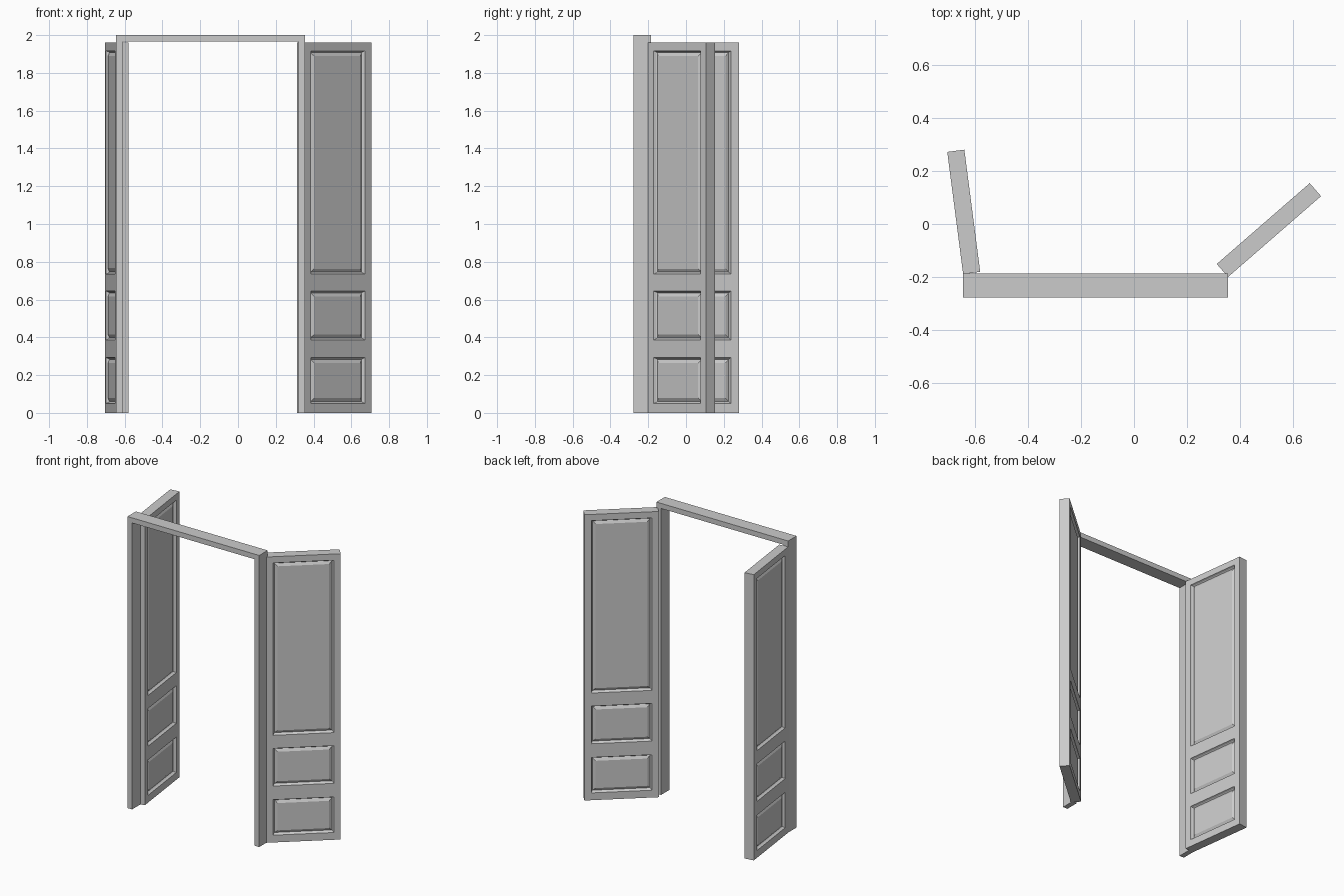
import bpy, bmesh, math

if "Cube" in bpy.data.objects:
    bpy.data.objects.remove(bpy.data.objects["Cube"])

DOOR_W, DOOR_T, DOOR_H = 0.465, 0.065, 1.96


def make_object(name, bm):
    bmesh.ops.recalc_face_normals(bm, faces=bm.faces)
    mesh = bpy.data.meshes.new(name)
    bm.to_mesh(mesh)
    bm.free()
    obj = bpy.data.objects.new(name, mesh)
    bpy.context.collection.objects.link(obj)
    return obj


# Door surround: U-shaped profile extruded through the wall depth
def door_frame():
    x0, x1, y0, depth, t = -0.645, 0.355, -0.277, 0.091, 0.035
    outline = [(x0, 0), (x0 + t, 0), (x0 + t, 2 - t), (x1 - t, 2 - t),
               (x1 - t, 0), (x1, 0), (x1, 2), (x0, 2)]
    bm = bmesh.new()
    face = bm.faces.new([bm.verts.new((x, y0, z)) for x, z in outline])
    ext = bmesh.ops.extrude_face_region(bm, geom=[face], use_keep_orig=True)
    verts = [e for e in ext["geom"] if isinstance(e, bmesh.types.BMVert)]
    bmesh.ops.translate(bm, verts=verts, vec=(0, depth, 0))
    make_object("door_frame", bm)


# Door leaf: slab cut into stiles and rails, with raised panels on both faces
def door_leaf(name, hinge, angle, flip):
    xs = [0, 0.043, DOOR_W - 0.043, DOOR_W]
    zs = [0, 0.05, 0.293, 0.387, 0.645, 0.735, 1.917, DOOR_H]
    side = -1 if flip else 1
    bm = bmesh.new()
    grid = {(i, j, k): bm.verts.new((x, side * DOOR_T * k, z))
            for i, x in enumerate(xs) for j, z in enumerate(zs) for k in (0, 1)}
    panels = []
    for k in (0, 1):
        for i in range(3):
            for j in range(7):
                f = bm.faces.new([grid[i, j, k], grid[i + 1, j, k],
                                  grid[i + 1, j + 1, k], grid[i, j + 1, k]])
                if i == 1 and j % 2 == 1:
                    panels.append(f)
    for i in range(3):
        for j in (0, 7):
            bm.faces.new([grid[i, j, 0], grid[i + 1, j, 0],
                          grid[i + 1, j, 1], grid[i, j, 1]])
    for j in range(7):
        for i in (0, 3):
            bm.faces.new([grid[i, j, 0], grid[i, j + 1, 0],
                          grid[i, j + 1, 1], grid[i, j, 1]])
    bmesh.ops.recalc_face_normals(bm, faces=bm.faces)
    # moulding steps: (inset, depth) down into the groove, up to the field
    for inset, depth in [(0.005, -0.012), (0.005, -0.006),
                         (0.005, 0.003), (0.013, 0.007)]:
        bmesh.ops.inset_individual(bm, faces=panels, thickness=inset,
                                   depth=depth, use_even_offset=True)
    # merge the flat grid seams on stiles, rails and edges
    bmesh.ops.dissolve_limit(bm, angle_limit=math.radians(1),
                             verts=bm.verts, edges=bm.edges)
    obj = make_object(name, bm)
    obj.location = (*hinge, 0)
    obj.rotation_euler.z = math.radians(angle)


door_frame()
door_leaf("right_door", (0.355, -0.2), 41, False)
door_leaf("left_door", (-0.645, -0.189), 97.4, True)
